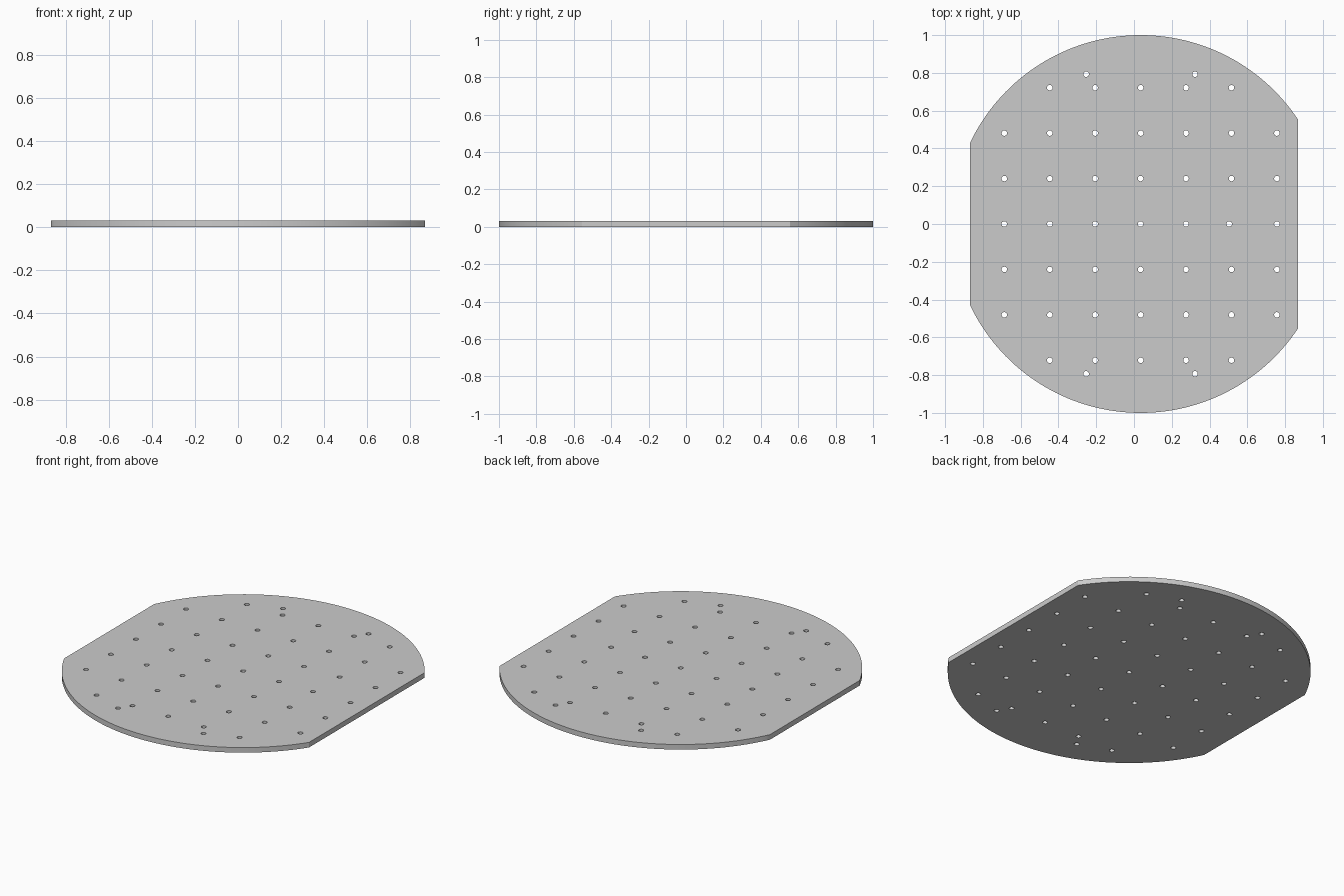
import bpy, bmesh, math

if "Cube" in bpy.data.objects:
    bpy.data.objects.remove(bpy.data.objects["Cube"])

CX, R, FLAT, T = 0.035, 1.0, 0.867, 0.031
PITCH, HOLE_R = 0.2405, 0.0145


def arc(cx, cy, r, a0, a1, n, closed=False):
    return [(cx + r * math.cos(a0 + (a1 - a0) * i / n),
             cy + r * math.sin(a0 + (a1 - a0) * i / n))
            for i in range(n if closed else n + 1)]


# Disc outline cut by two straight sides
right = math.acos((FLAT - CX) / R)
left = math.acos((-FLAT - CX) / R)
outline = (arc(CX, 0, R, right, left, 64)
           + arc(CX, 0, R, 2 * math.pi - left, 2 * math.pi - right, 64))

# Hole grid without corners, one slightly shifted hole, four extra holes
centres = []
for i in range(-3, 4):
    for j in range(-3, 4):
        if abs(j) == 3 and abs(i) == 3:
            continue
        if abs(j) == 3 and i == 3:
            continue
        shift = -0.012 if (i, j) == (2, 0) else 0
        centres.append((CX + i * PITCH + shift, j * PITCH))
centres += [(CX + sx * 0.288, sy * 0.793) for sx in (-1, 1) for sy in (-1, 1)]

# Filled, extruded profile
curve = bpy.data.curves.new("perforated_plate", 'CURVE')
curve.dimensions = '2D'
curve.fill_mode = 'BOTH'
curve.extrude = T / 2
loops = [outline] + [arc(x, y, HOLE_R, 0, 2 * math.pi, 24, True) for x, y in centres]
for pts in loops:
    s = curve.splines.new('POLY')
    s.points.add(len(pts) - 1)
    for p, (x, y) in zip(s.points, pts):
        p.co = (x, y, 0, 1)
    s.use_cyclic_u = True
plate = bpy.data.objects.new("perforated_plate", curve)
bpy.context.collection.objects.link(plate)
bpy.context.view_layer.objects.active = plate
plate.select_set(True)
bpy.ops.object.convert(target='MESH')
plate = bpy.context.object

# Weld caps to walls and stand on the ground
bm = bmesh.new()
bm.from_mesh(plate.data)
bmesh.ops.remove_doubles(bm, verts=bm.verts, dist=1e-5)
bmesh.ops.translate(bm, verts=bm.verts, vec=(0, 0, T / 2))
bmesh.ops.recalc_face_normals(bm, faces=bm.faces)
bm.to_mesh(plate.data)
bm.free()
bpy.ops.object.shade_smooth_by_angle(angle=math.radians(30))
